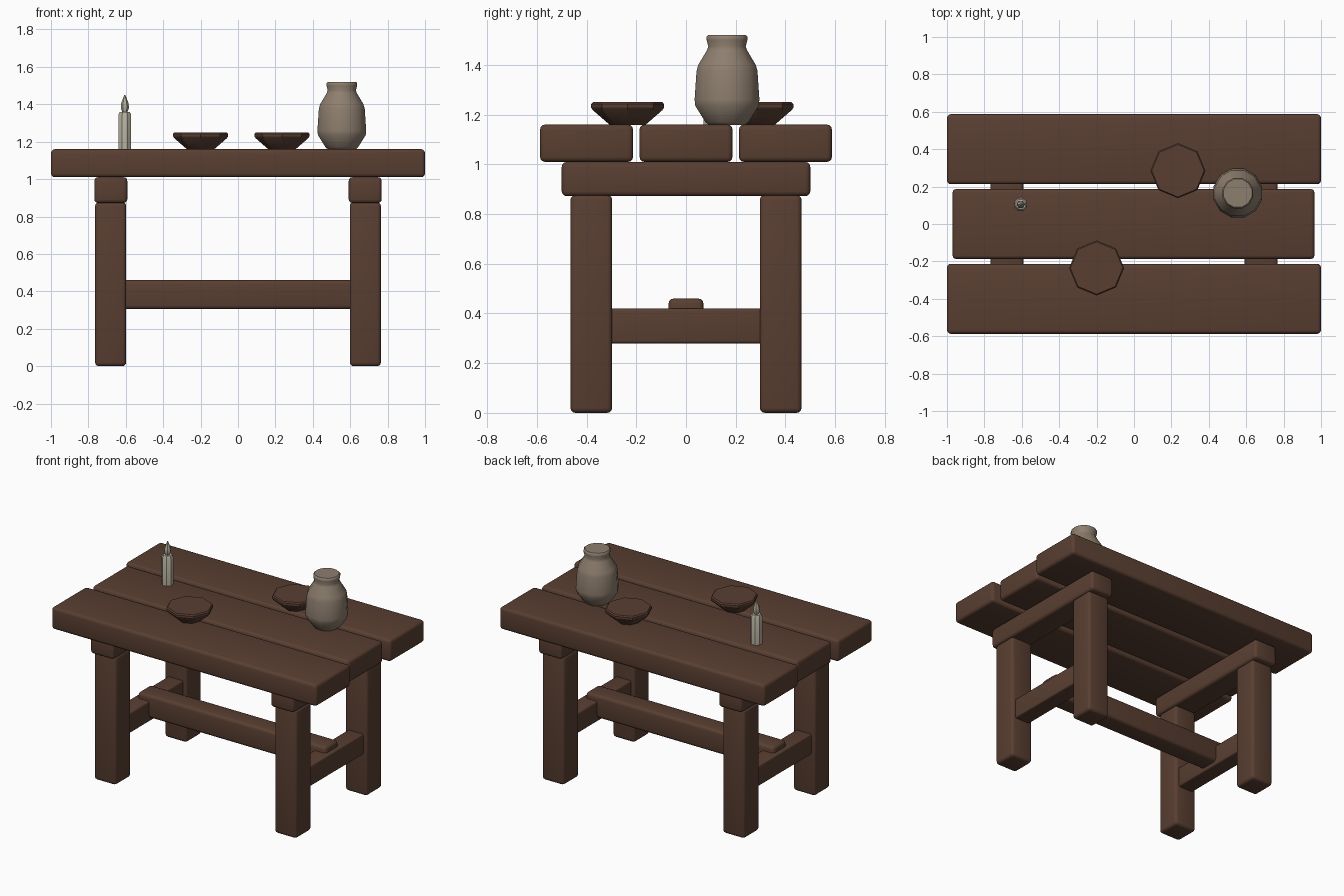
import bpy, bmesh, math

if "Cube" in bpy.data.objects:
    bpy.data.objects.remove(bpy.data.objects["Cube"])

def material(name, rgb):
    m = bpy.data.materials.new(name)
    m.diffuse_color = (*rgb, 1)
    m.use_nodes = True
    m.node_tree.nodes["Principled BSDF"].inputs["Base Color"].default_value = m.diffuse_color
    return m

WOOD = material("dark_wood", (0.100, 0.049, 0.031))
CLAY = material("grey_clay", (0.27, 0.21, 0.158))
WAX = material("pale_wax", (0.46, 0.43, 0.34))

def finish(name, bm, mat, angle):
    bmesh.ops.recalc_face_normals(bm, faces=bm.faces)
    me = bpy.data.meshes.new(name)
    bm.to_mesh(me)
    bm.free()
    me.materials.append(mat)
    ob = bpy.data.objects.new(name, me)
    bpy.context.collection.objects.link(ob)
    bpy.ops.object.select_all(action='DESELECT')
    ob.select_set(True)
    bpy.context.view_layer.objects.active = ob
    bpy.ops.object.shade_smooth_by_angle(angle=math.radians(angle))
    return ob

def beam(name, x, y, z, bevel=0.02):
    """Rounded timber from (min, max) ranges."""
    bm = bmesh.new()
    bmesh.ops.create_cube(bm, size=1)
    for v in bm.verts:
        v.co = [r[0] + (c + 0.5) * (r[1] - r[0]) for r, c in zip((x, y, z), v.co)]
    bmesh.ops.bevel(bm, geom=bm.edges[:], offset=bevel, segments=3,
                    profile=0.5, affect='EDGES')
    return finish(name, bm, WOOD, 40)

def lathe(name, x, y, profile, sides, mat, turn=0, angle=30):
    """Closed turned shape from (radius, height) points."""
    bm = bmesh.new()
    rings = []
    for r, z in profile:
        rings.append([bm.verts.new((x + r * math.cos(turn + 2 * math.pi * i / sides),
                                    y + r * math.sin(turn + 2 * math.pi * i / sides), z))
                      for i in range(sides)])
    for a, b in zip(rings, rings[1:]):
        for i in range(sides):
            j = (i + 1) % sides
            bm.faces.new((a[i], a[j], b[j], b[i]))
    bm.faces.new(rings[0])
    bm.faces.new(rings[-1])
    return finish(name, bm, mat, angle)

# table top
beam("front_plank", (-1, 1), (-0.587, -0.213), (1.01, 1.16))
beam("middle_plank", (-0.97, 0.965), (-0.187, 0.187), (1.01, 1.16))
beam("back_plank", (-1, 1), (0.213, 0.587), (1.01, 1.16))

# trestles at both ends
def span(s, a, b):
    return (min(s * a, s * b), max(s * a, s * b))

for sx, side in ((-1, "left"), (1, "right")):
    beam(side + "_top_rail", span(sx, 0.592, 0.768), (-0.5, 0.5), (0.872, 1.01))
    beam(side + "_low_rail", span(sx, 0.622, 0.738), (-0.32, 0.32), (0.28, 0.42), 0.01)
    for sy, end in ((-1, "front"), (1, "back")):
        beam(f"{side}_{end}_leg", span(sx, 0.598, 0.764), span(sy, 0.297, 0.465), (0, 0.877))

# long stretcher
beam("long_stretcher", (-0.71, 0.71), (-0.07, 0.07), (0.305, 0.46))

# bowls
for n, (x, y) in enumerate(((-0.2, -0.235), (0.235, 0.285))):
    lathe(f"bowl_{n + 1}", x, y,
          [(0.07, 1.158), (0.08, 1.166), (0.14, 1.218), (0.147, 1.228),
           (0.147, 1.242), (0.14, 1.25)], 8, WOOD)

# jar
lathe("jar", 0.555, 0.165,
      [(0.075, 1.158), (0.09, 1.17), (0.132, 1.235), (0.135, 1.26), (0.127, 1.375),
       (0.12, 1.4), (0.083, 1.46), (0.078, 1.475), (0.085, 1.5), (0.085, 1.513),
       (0.078, 1.52)], 12, CLAY, math.pi / 12, 45)

# candle and flame
lathe("candle", -0.605, 0.105,
      [(0.037, 1.158), (0.037, 1.345), (0.028, 1.36)], 8, WAX, math.pi / 8)
lathe("flame", -0.605, 0.105,
      [(0.012, 1.355), (0.022, 1.38), (0.02, 1.405), (0.003, 1.45)], 6, WAX)
